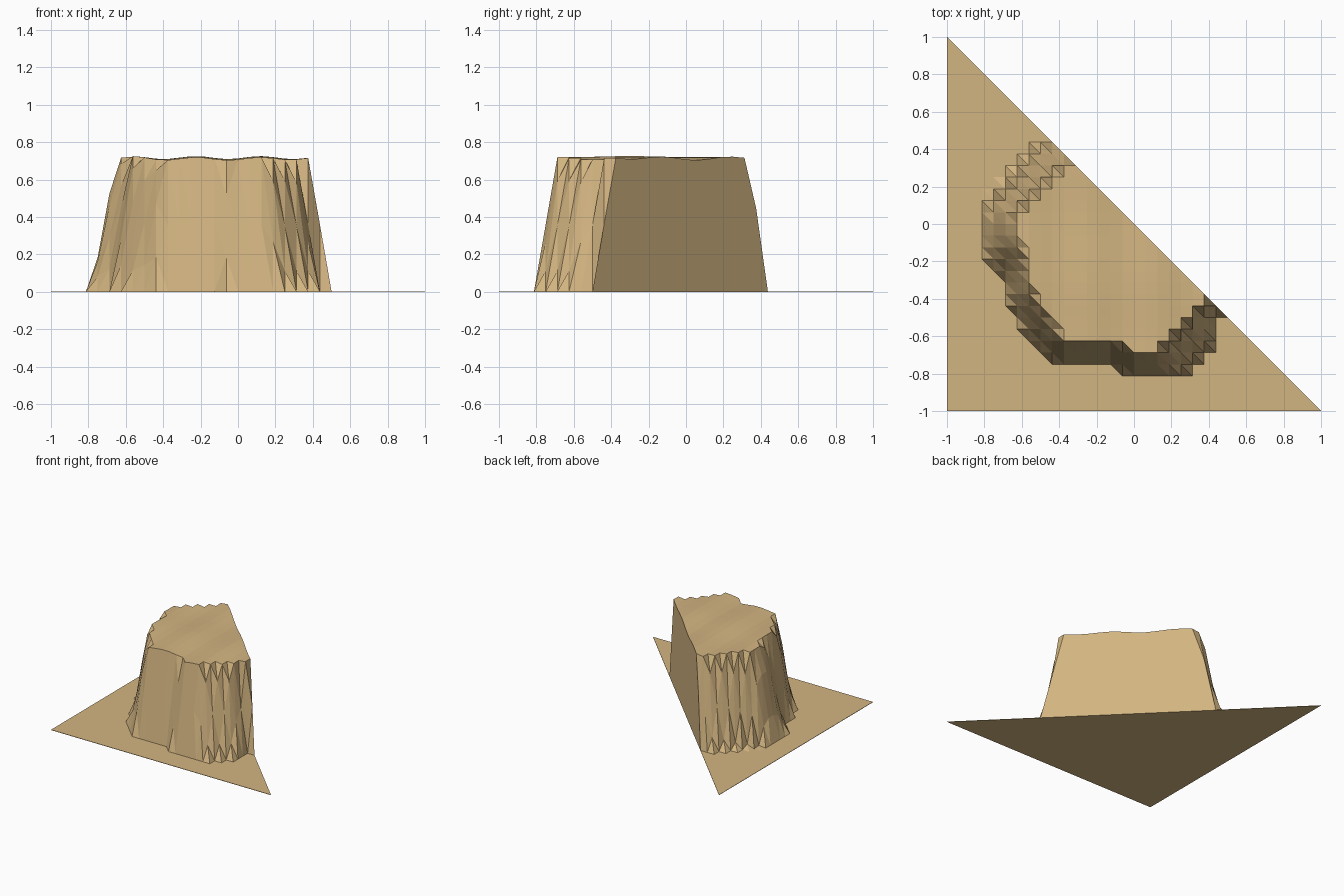
import bpy, bmesh, math
from mathutils import Vector

if "Cube" in bpy.data.objects:
    bpy.data.objects.remove(bpy.data.objects["Cube"])

N = 32                      # grid cells along each straight side
STEP = 2.0 / N
BASE = 0.003                # thickness of the flat land
CLIFF = 0.715               # height of the mesa

# Foot and rim of the cliff seen from above, as multiples of the grid step
FOOT = [(-7, 7), (-8, 7), (-13, 1), (-13, -3), (-11, -5), (-11, -7), (-10, -8),
        (-10, -9), (-7, -12), (-2, -12), (-1, -13), (4, -13), (7, -10), (7, -8), (8, -8)]
RIM = [(-5, 5), (-6, 5), (-10, 1), (-10, -1), (-9, -3), (-9, -5), (-8, -7), (-7, -8),
       (-6, -10), (-1, -10), (0, -11), (2, -11), (5, -8), (5, -7), (6, -7), (6, -6)]


def distance(p, line):
    best = 99.0
    for a, b in zip(line, line[1:]):
        a, b = Vector(a), Vector(b)
        d = b - a
        t = max(0.0, min(1.0, (p - a).dot(d) / d.dot(d)))
        best = min(best, (p - a - d * t).length)
    return best


def inside(p, line):
    poly = line + [(20, 20)]        # closed beyond the diagonal cut
    hit = False
    for (ax, ay), (bx, by) in zip(poly, poly[1:] + poly[:1]):
        if (ay > p.y) != (by > p.y) and p.x < ax + (p.y - ay) * (bx - ax) / (by - ay):
            hit = not hit
    return hit


def height(i, j):
    p = Vector((i, j))
    x, y = i * STEP, j * STEP
    top = (CLIFF + 0.008 * math.cos(2 * math.pi * (x - 0.12) / 0.345)
           + 0.003 * math.cos(2 * math.pi * (y + 0.3) / 0.7))
    d_foot, d_rim = distance(p, FOOT), distance(p, RIM)
    if d_rim < 0.05 or inside(p, RIM):
        return top
    if d_foot < 0.05 or not inside(p, FOOT):
        return BASE
    t = d_foot / (d_foot + d_rim)
    return BASE + (top - BASE) * t * t * (3 - 2 * t)


bm = bmesh.new()
H = N // 2
grid, low = {}, {}
for i in range(-H, H + 1):
    for j in range(-H, -i + 1):
        grid[i, j] = bm.verts.new((i * STEP, j * STEP, height(i, j)))

# Terrain surface, every cell split parallel to the diagonal cut
for (i, j) in list(grid):
    if i + j < 0:
        bm.faces.new((grid[i, j], grid[i + 1, j], grid[i, j + 1]))
        if i + j < -1:
            bm.faces.new((grid[i + 1, j], grid[i + 1, j + 1], grid[i, j + 1]))

# Side walls down to the ground, and the flat underside
loop = ([(i, -H) for i in range(-H, H)] + [(k, -k) for k in range(H, -H, -1)]
        + [(-H, j) for j in range(H, -H, -1)])
for k in loop:
    low[k] = bm.verts.new((k[0] * STEP, k[1] * STEP, 0))
for a, b in zip(loop, loop[1:] + loop[:1]):
    bm.faces.new((grid[a], low[a], low[b], grid[b]))
bm.faces.new([low[k] for k in reversed(loop)])
bmesh.ops.recalc_face_normals(bm, faces=bm.faces[:])

mesh = bpy.data.meshes.new("mesa_terrain")
bm.to_mesh(mesh)
bm.free()
sand = bpy.data.materials.new("sand")
sand.diffuse_color = (0.65, 0.46, 0.22, 1)
sand.use_nodes = True
sand.node_tree.nodes["Principled BSDF"].inputs["Base Color"].default_value = sand.diffuse_color
mesh.materials.append(sand)
obj = bpy.data.objects.new("mesa_terrain", mesh)
bpy.context.collection.objects.link(obj)
